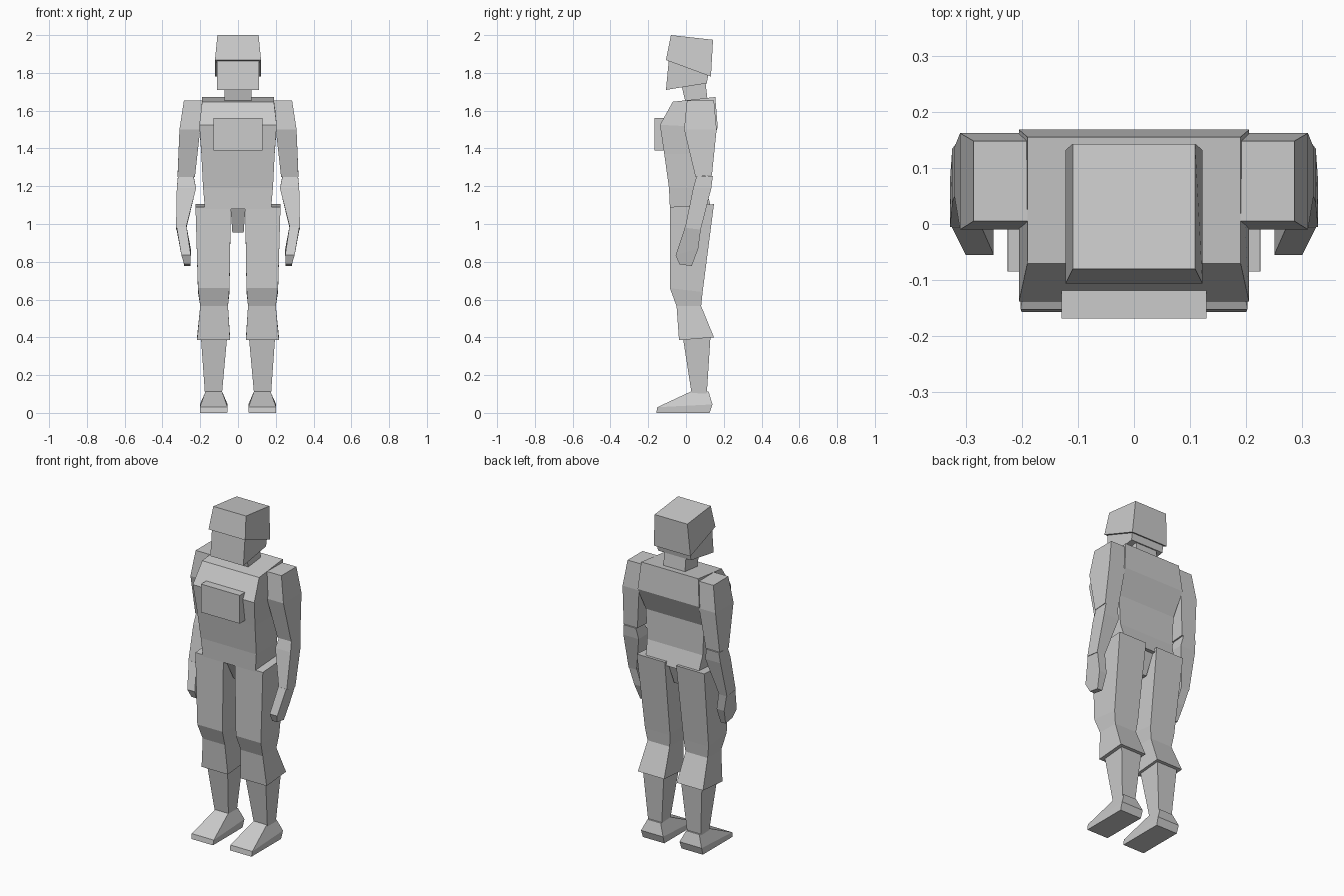
import bpy, bmesh

cube = bpy.data.objects.get("Cube")
if cube:
    bpy.data.objects.remove(cube, do_unlink=True)

# One plain grey for the whole figure
GREY = (0.6, 0.6, 0.6, 1.0)
mat = bpy.data.materials.new("light grey")
mat.use_nodes = True
mat.diffuse_color = GREY
bsdf = next(n for n in mat.node_tree.nodes if n.type == "BSDF_PRINCIPLED")
bsdf.inputs["Base Color"].default_value = GREY


def loft(name, rings, paired=False):
    """Box loft; each ring is (x0, x1, front y, front z, back y, back z)."""
    bm = bmesh.new()
    prev = None
    for x0, x1, yf, zf, yb, zb in rings:
        ring = [bm.verts.new(p) for p in
                ((x0, yf, zf), (x1, yf, zf), (x1, yb, zb), (x0, yb, zb))]
        if prev:
            for i in range(4):
                j = (i + 1) % 4
                bm.faces.new((prev[i], prev[j], ring[j], ring[i]))
        else:
            bm.faces.new(ring[::-1])
        prev = ring
    bm.faces.new(prev)
    bmesh.ops.recalc_face_normals(bm, faces=bm.faces)
    mesh = bpy.data.meshes.new(name)
    bm.to_mesh(mesh)
    bm.free()
    mesh.materials.append(mat)
    obj = bpy.data.objects.new(name, mesh)
    bpy.context.collection.objects.link(obj)
    if paired:
        mod = obj.modifiers.new("Mirror", "MIRROR")
        mod.use_mirror_merge = False
    return obj


def sym(w, *rest):
    """Ring centred on x = 0 with half width w."""
    return (-w, w, *rest)


# Head: cap overhanging the face, then neck
loft("head_cap", [
    sym(0.122, -0.106, 1.868, 0.132, 1.78),
    sym(0.109, -0.08, 2.0, 0.143, 1.975)])
loft("face", [
    sym(0.11, -0.106, 1.71, 0.11, 1.745),
    sym(0.11, -0.088, 1.90, 0.122, 1.81)])
loft("neck", [
    sym(0.072, 0.003, 1.62, 0.118, 1.62),
    sym(0.072, -0.03, 1.76, 0.10, 1.78)])

# Torso with chest plate and crotch
loft("torso", [
    sym(0.175, -0.085, 1.08, 0.135, 1.08),
    sym(0.185, -0.09, 1.19, 0.105, 1.19),
    sym(0.194, -0.115, 1.37, 0.105, 1.37),
    sym(0.205, -0.138, 1.525, 0.168, 1.51),
    sym(0.19, -0.07, 1.647, 0.155, 1.672)])
loft("chest_plate", [
    sym(0.129, -0.168, 1.39, -0.09, 1.39),
    sym(0.129, -0.168, 1.56, -0.09, 1.56)])
loft("crotch", [
    sym(0.03, 0.0, 0.955, 0.07, 0.955),
    sym(0.04, -0.07, 1.10, 0.12, 1.10)])

# Arms
loft("upper_arm", [
    (0.228, 0.32, 0.05, 1.25, 0.137, 1.257),
    (0.20, 0.31, -0.01, 1.50, 0.162, 1.50),
    (0.19, 0.286, 0.005, 1.655, 0.148, 1.655)], True)
loft("forearm", [
    (0.275, 0.328, -0.005, 0.98, 0.078, 0.97),
    (0.222, 0.324, 0.038, 1.19, 0.134, 1.19),
    (0.235, 0.318, 0.055, 1.25, 0.142, 1.255)], True)
loft("hand", [
    (0.252, 0.285, -0.035, 0.787, 0.03, 0.777),
    (0.25, 0.30, -0.055, 0.835, 0.065, 0.87),
    (0.272, 0.325, -0.005, 0.985, 0.078, 0.97)], True)

# Legs
loft("thigh", [
    (0.053, 0.20, -0.05, 0.565, 0.08, 0.565),
    (0.045, 0.212, -0.085, 0.66, 0.088, 0.64),
    (0.038, 0.225, -0.085, 1.09, 0.148, 1.105)], True)
loft("knee_cuff", [
    (0.042, 0.217, -0.037, 0.385, 0.148, 0.40),
    (0.053, 0.20, -0.05, 0.566, 0.08, 0.566)], True)
loft("shin", [
    (0.085, 0.175, 0.03, 0.10, 0.11, 0.10),
    (0.057, 0.197, -0.018, 0.41, 0.13, 0.41)], True)
loft("foot", [
    (0.057, 0.20, -0.157, 0.0, 0.125, 0.0),
    (0.055, 0.202, -0.152, 0.03, 0.14, 0.045),
    (0.085, 0.172, 0.03, 0.115, 0.12, 0.112)], True)
